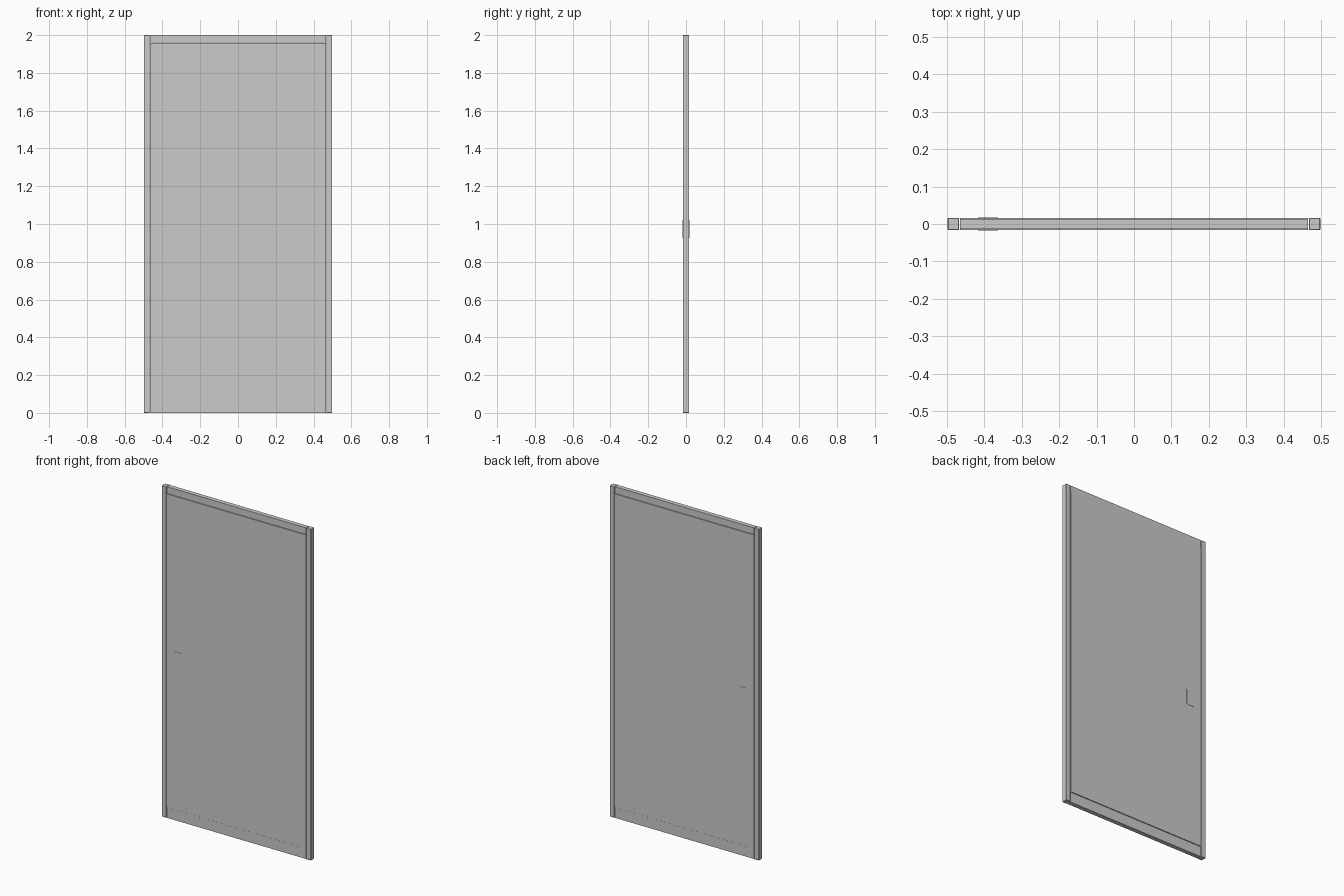
import bpy, bmesh
from mathutils import Vector

if "Cube" in bpy.data.objects:
    bpy.data.objects.remove(bpy.data.objects["Cube"])


def box(name, lo, hi):
    """Box spanning two opposite corners."""
    lo, hi = Vector(lo), Vector(hi)
    mesh = bpy.data.meshes.new(name)
    bm = bmesh.new()
    bmesh.ops.create_cube(bm, size=1)
    for v in bm.verts:
        v.co = Vector(c * s for c, s in zip(v.co, hi - lo)) + (lo + hi) / 2
    bm.to_mesh(mesh)
    bm.free()
    obj = bpy.data.objects.new(name, mesh)
    bpy.context.collection.objects.link(obj)
    return obj


D = 0.0165        # half depth of posts and panel
RAIL = 0.0135     # half depth of the recessed rails
W = 0.465         # half width between the post gaps

# Side posts
for side, x0, x1 in (("left", -0.498, -0.468), ("right", 0.468, 0.498)):
    post = box(side + "_post", (x0, -D, 0), (x1, D, 2))
    bevel = post.modifiers.new("soft_edges", "BEVEL")
    bevel.width = 0.0015
    bevel.segments = 1

# Rails and door panel, parted by thin gaps
box("bottom_rail", (-W, -RAIL, 0), (W, RAIL, 0.062))
box("top_rail", (-W, -RAIL, 1.96), (W, RAIL, 2))
box("door_panel", (-W, -D, 0.064), (W, D, 1.958))

# Thin lock plates on both faces
for side, s in (("front", -1), ("back", 1)):
    y = sorted((s * D, s * (D + 0.0015)))
    box(side + "_lock_plate", (-0.417, y[0], 0.925), (-0.363, y[1], 1.02))
